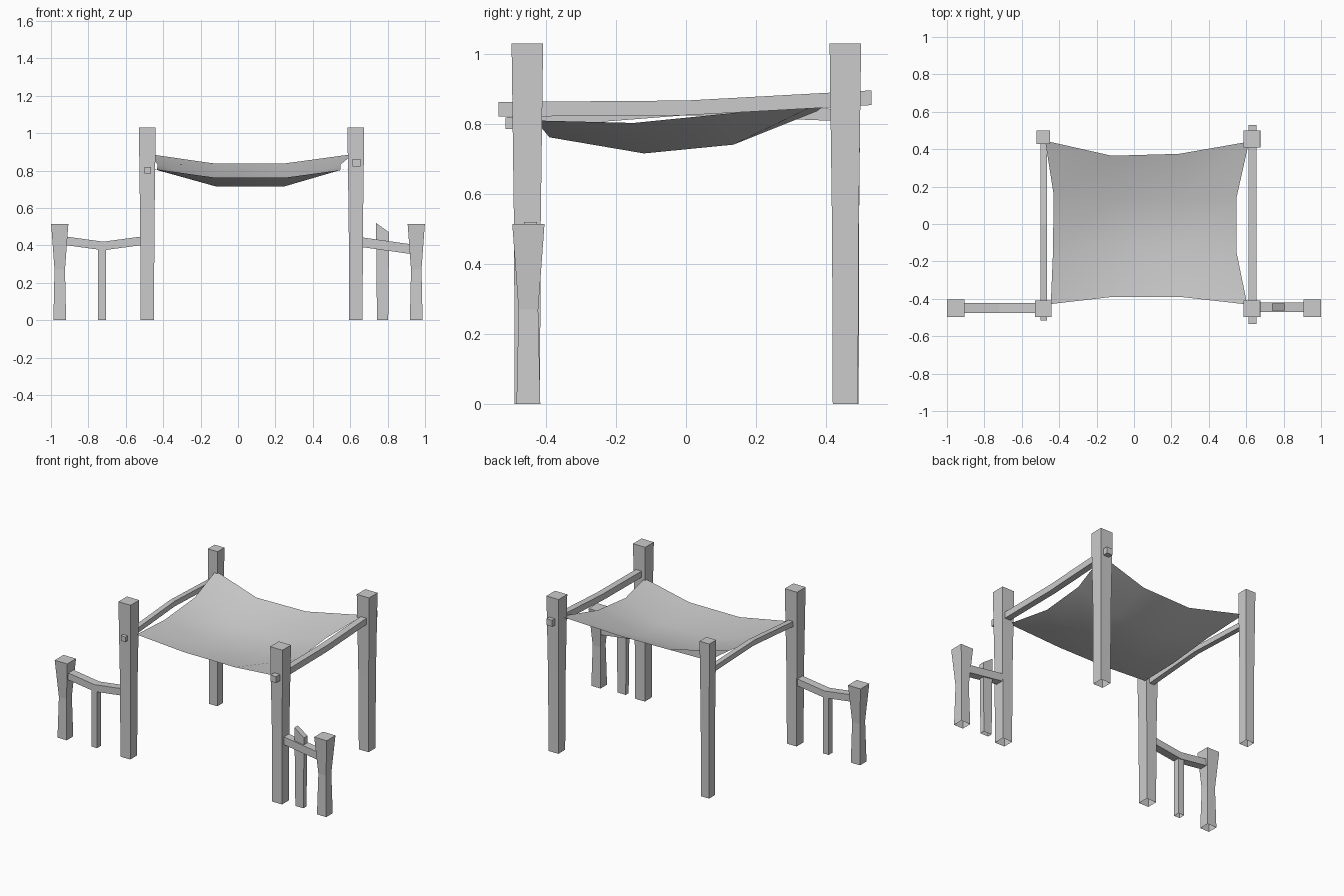
import bpy
import bmesh
from mathutils import Vector

cube = bpy.data.objects.get("Cube")
if cube:
    bpy.data.objects.remove(cube, do_unlink=True)

grey = bpy.data.materials.new("plain_grey")
grey.use_nodes = True
grey.diffuse_color = (0.6, 0.6, 0.6, 1)
grey.node_tree.nodes["Principled BSDF"].inputs["Base Color"].default_value = (0.6, 0.6, 0.6, 1)


def finish(name, bm, smooth=False):
    mesh = bpy.data.meshes.new(name)
    for f in bm.faces:
        f.smooth = smooth
    bm.to_mesh(mesh)
    bm.free()
    mesh.materials.append(grey)
    obj = bpy.data.objects.new(name, mesh)
    bpy.context.collection.objects.link(obj)
    return obj


def loft(name, rings, open_start=False):
    """Skin a chain of four-cornered rings, capping the ends."""
    bm = bmesh.new()
    loops = [[bm.verts.new(p) for p in ring] for ring in rings]
    for a, b in zip(loops, loops[1:]):
        for i in range(4):
            j = (i + 1) % 4
            bm.faces.new((a[i], a[j], b[j], b[i]))
    bm.faces.new(loops[-1])
    if not open_start:
        bm.faces.new(loops[0][::-1])
    bmesh.ops.recalc_face_normals(bm, faces=bm.faces)
    return finish(name, bm)


CORNERS = ((-1, -1), (1, -1), (1, 1), (-1, 1))


def post(name, x, y, sections, depth=1.0, slope=0.0):
    """Upright post from (height, half width) sections; slope tilts its top."""
    rings = [[(x + sx * w, y + sy * w * depth, z) for sx, sy in CORNERS]
             for z, w in sections]
    rings[-1] = [(px, py, pz - slope * (px > x)) for px, py, pz in rings[-1]]
    return loft(name, rings, open_start=True)


def bar(name, path, width, height):
    """Bar along a path, with upright end faces."""
    along = Vector(path[-1]) - Vector(path[0])
    side = Vector((0, 1, 0)) if abs(along.x) > abs(along.y) else Vector((1, 0, 0))
    rings = [[Vector(p) + side * (s * width / 2) + Vector((0, 0, t * height / 2))
              for s, t in CORNERS] for p in path]
    return loft(name, rings)


# Four canopy posts, the back right one thinner
tall = [(0, 0.036), (0.5, 0.038), (1.03, 0.045)]
slim = [(0, 0.03), (0.5, 0.031), (1.03, 0.036)]
post("front_right_post", -0.485, -0.453, tall)
post("front_left_post", 0.63, -0.453, tall)
post("back_left_post", 0.63, 0.455, tall)
post("back_right_post", -0.485, 0.463, slim)

# Side beams through the posts
bar("left_beam", [(0.634, -0.535, 0.842), (0.634, 0, 0.846), (0.634, 0.53, 0.875)], 0.042, 0.042)
bar("right_beam", [(-0.483, -0.515, 0.802), (-0.483, 0, 0.842), (-0.483, 0.45, 0.825)], 0.034, 0.034)

# Sagging cloth, rows running from front to back
rows = [
    [(-0.445, -0.428, 0.808), (-0.12, -0.39, 0.762), (0.25, -0.39, 0.762), (0.605, -0.43, 0.81)],
    [(-0.433, -0.15, 0.803), (-0.12, -0.12, 0.716), (0.25, -0.12, 0.716), (0.548, -0.15, 0.803)],
    [(-0.43, 0.16, 0.832), (-0.12, 0.135, 0.741), (0.25, 0.135, 0.741), (0.548, 0.14, 0.832)],
    [(-0.475, 0.445, 0.888), (-0.12, 0.365, 0.837), (0.24, 0.375, 0.837), (0.615, 0.44, 0.888)],
]
bm = bmesh.new()
grid = [[bm.verts.new(p) for p in row] for row in rows]
for front, back in zip(grid, grid[1:]):
    for i in range(3):
        bm.faces.new((front[i], front[i + 1], back[i + 1], back[i]))
finish("canopy_cloth", bm, smooth=True)

# Waisted fence end posts
waisted = [(0, 0.034), (0.27, 0.028), (0.515, 0.046)]
for name, x in (("right_fence_post", -0.953), ("left_fence_post", 0.953)):
    post(name, x, -0.45, waisted)

# Fence rails
bar("right_fence_rail", [(-0.94, -0.45, 0.427), (-0.72, -0.45, 0.397), (-0.49, -0.45, 0.428)], 0.054, 0.046)
bar("left_fence_rail", [(0.64, -0.445, 0.42), (0.94, -0.445, 0.378)], 0.052, 0.052)

# Short fence uprights, the left one cut at a slant
post("right_fence_upright", -0.727, -0.45, [(0, 0.021), (0.385, 0.021)])
post("left_fence_upright", 0.773, -0.444, [(0, 0.03), (0.52, 0.035)], depth=0.52, slope=0.05)
